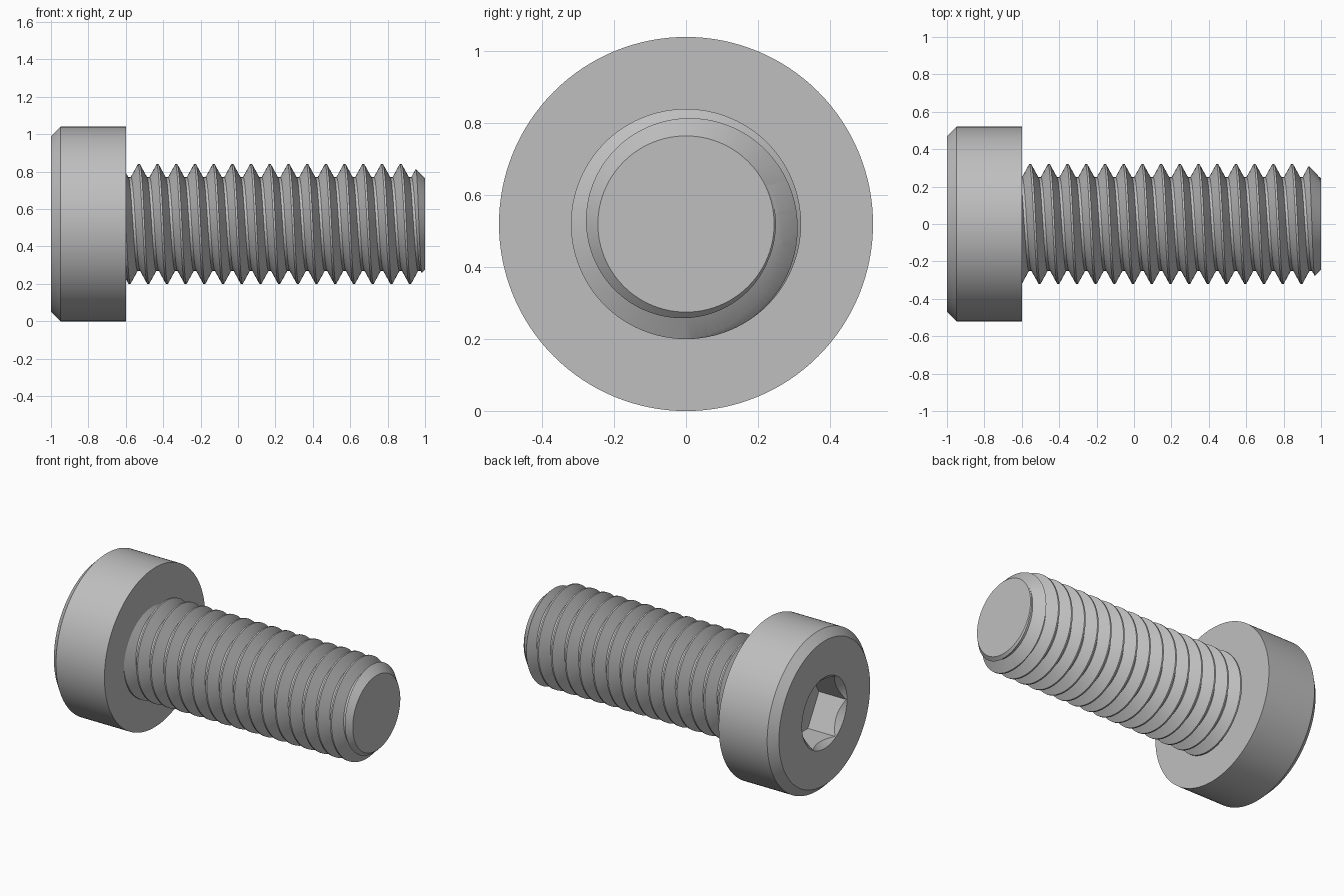
import bpy, bmesh, math
from mathutils import Vector

cube = bpy.data.objects.get("Cube")
if cube:
    bpy.data.objects.remove(cube, do_unlink=True)

AXIS_Z = 0.52            # height of the screw axis, which runs along x
CREST, ROOT, PITCH = 0.32, 0.25, 0.1
HEAD_BACK, TIP = -0.6, 1.0

steel = bpy.data.materials.new("steel_grey")
steel.use_nodes = True
GREY = (0.52, 0.52, 0.52, 1)
steel.diffuse_color = GREY
steel.node_tree.nodes["Principled BSDF"].inputs["Base Color"].default_value = GREY


def finish(name, bm):
    """Weld, orient and link a bmesh as an object."""
    bmesh.ops.remove_doubles(bm, verts=bm.verts, dist=1e-5)
    bmesh.ops.dissolve_degenerate(bm, edges=bm.edges, dist=1e-5)
    rims = [e for e in bm.edges if e.is_boundary]
    if rims:
        bmesh.ops.holes_fill(bm, edges=rims, sides=0)
    bmesh.ops.recalc_face_normals(bm, faces=bm.faces)
    mesh = bpy.data.meshes.new(name)
    bm.to_mesh(mesh)
    bm.free()
    mesh.materials.append(steel)
    obj = bpy.data.objects.new(name, mesh)
    bpy.context.collection.objects.link(obj)
    return obj


def lathe(name, profile, steps):
    """Revolve (x, radius) points around the screw axis."""
    bm = bmesh.new()
    verts = [bm.verts.new((x, r, AXIS_Z)) for x, r in profile]
    edges = [bm.edges.new(pair) for pair in zip(verts, verts[1:])]
    bmesh.ops.spin(bm, geom=verts + edges, cent=(0, 0, AXIS_Z), axis=(1, 0, 0),
                   angle=math.tau, steps=steps)
    return finish(name, bm)


def boolean(target, tool, operation):
    """Apply a boolean and discard its tool."""
    mod = target.modifiers.new("cut", "BOOLEAN")
    mod.operation, mod.solver, mod.object = operation, "EXACT", tool
    select(target)
    bpy.ops.object.modifier_apply(modifier=mod.name)
    bpy.data.objects.remove(tool, do_unlink=True)


def select(obj):
    bpy.ops.object.select_all(action="DESELECT")
    obj.select_set(True)
    bpy.context.view_layer.objects.active = obj


# Head: chamfered cylinder with a countersunk hexagonal socket
head = lathe("head", [(-1, 0), (-1, 0.47), (-0.95, 0.52),
                      (HEAD_BACK, 0.52), (HEAD_BACK, 0)], 128)
hexagon = lathe("hex_cutter", [(-1.1, 0), (-1.1, 0.228), (-0.8, 0.228), (-0.8, 0)], 6)
cone = lathe("countersink_cutter", [(-1.1, 0), (-1.1, 0.332), (-0.768, 0)], 96)
boolean(head, hexagon, "DIFFERENCE")
boolean(head, cone, "DIFFERENCE")

# Thread profile: half widths of the flat crest and root, within one pitch
CREST_HALF, ROOT_HALF = 0.005, 0.007
FLANK = PITCH / 2 - CREST_HALF - ROOT_HALF
BREAKS = (-CREST_HALF, CREST_HALF, PITCH / 2 - ROOT_HALF, PITCH / 2 + ROOT_HALF)
LOW, HIGH = HEAD_BACK - 0.04, TIP + 0.06


def crest_x(turn):
    return 0.07 - PITCH * turn


def thread_radius(x, turn):
    d = (x - crest_x(turn)) % PITCH
    d = min(d, PITCH - d)
    t = min(max((d - CREST_HALF) / FLANK, 0), 1)
    return CREST + (ROOT - CREST) * t


# Threaded shaft: a helical grid, trimmed to flat ends
STEPS = 96
bm = bmesh.new()
columns = []
for i in range(STEPS + 1):
    turn = i / STEPS
    angle = turn * math.tau
    column = []
    for k in range(-9, 13):
        for b in BREAKS:
            x = min(max(crest_x(turn) + k * PITCH + b, LOW), HIGH)
            r = thread_radius(x, turn)
            column.append(bm.verts.new((x, r * math.sin(angle),
                                        AXIS_Z + r * math.cos(angle))))
    columns.append(column)
for a, b in zip(columns, columns[1:]):
    for j in range(len(a) - 1):
        bm.faces.new((a[j], a[j + 1], b[j + 1], b[j]))
shaft = finish("threaded_shaft", bm)

# Chamfer the tip of the shaft
envelope = lathe("tip_envelope", [(HEAD_BACK - 0.02, 0), (HEAD_BACK - 0.02, 0.4),
                                  (TIP - 0.155, 0.4), (TIP, 0.245), (TIP, 0)], STEPS)
boolean(shaft, envelope, "INTERSECT")

for part in (head, shaft):
    select(part)
    bpy.ops.object.shade_smooth_by_angle(angle=math.radians(25))
